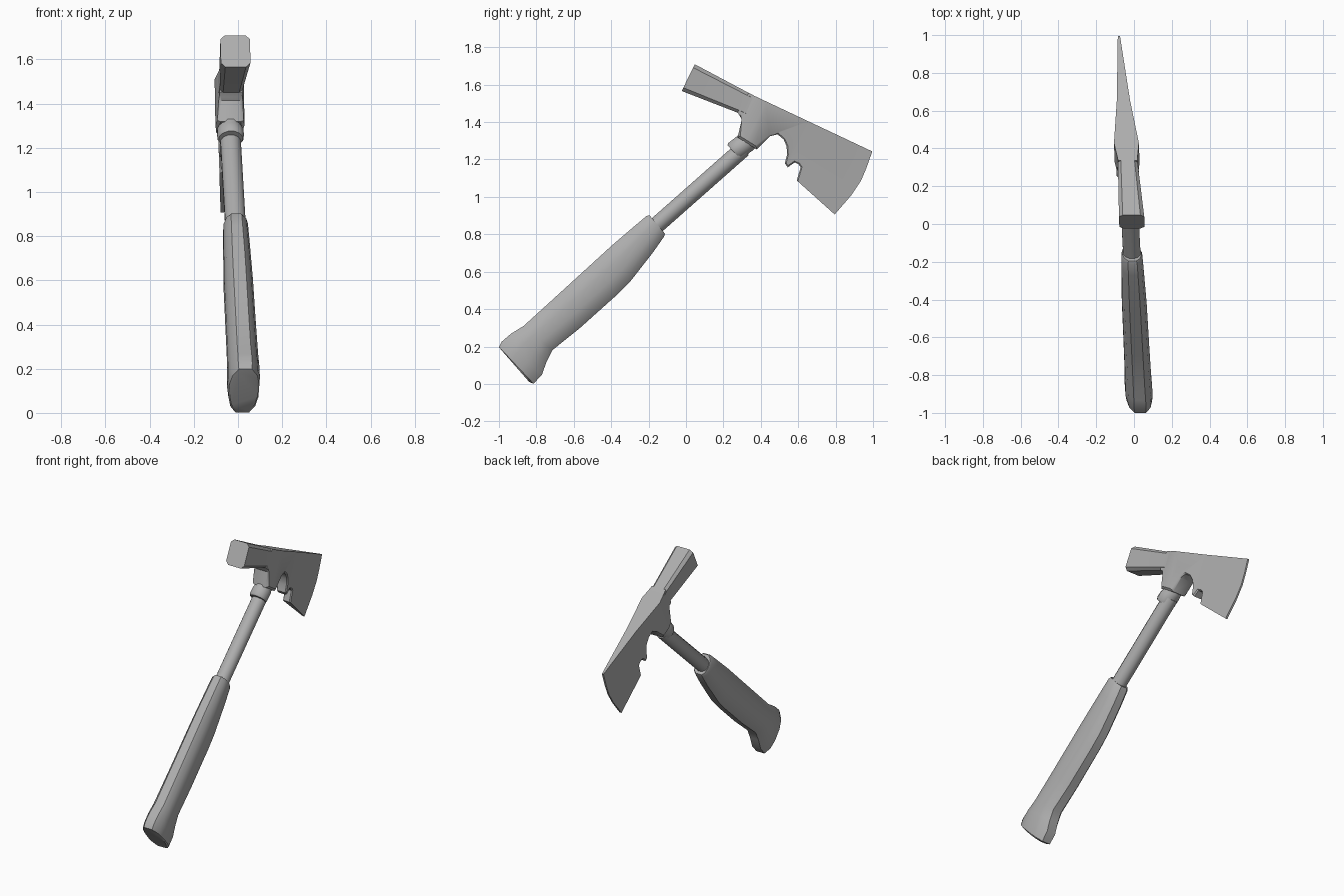
import bpy, bmesh, math
from mathutils import Vector

if "Cube" in bpy.data.objects:
    bpy.data.objects.remove(bpy.data.objects["Cube"])

steel = bpy.data.materials.new("dark_grey")
steel.diffuse_color = (.42, .42, .42, 1)
steel.use_nodes = True
steel.node_tree.nodes["Principled BSDF"].inputs["Base Color"].default_value = steel.diffuse_color


def lean(w, y, z):
    # the whole tool leans slightly sideways
    return Vector((w - 0.033 - 0.064 * y + 0.0135 * z, y, z))


def finish(name, bm, angle=33):
    bmesh.ops.recalc_face_normals(bm, faces=bm.faces)
    me = bpy.data.meshes.new(name)
    bm.to_mesh(me)
    bm.free()
    me.materials.append(steel)
    ob = bpy.data.objects.new(name, me)
    bpy.context.collection.objects.link(ob)
    bpy.ops.object.select_all(action='DESELECT')
    ob.select_set(True)
    bpy.context.view_layer.objects.active = ob
    bpy.ops.object.shade_smooth_by_angle(angle=math.radians(angle))
    return ob


def loft(name, stations, section, angle=33):
    # station: upper (y, z), lower (y, z), half width in x
    bm = bmesh.new()
    rings = []
    for uy, uz, ly, lz, hx in stations:
        cy, cz, dy, dz = (uy + ly) / 2, (uz + lz) / 2, (uy - ly) / 2, (uz - lz) / 2
        rings.append([bm.verts.new(lean(a * hx, cy + b * dy, cz + b * dz)) for a, b in section])
    n = len(section)
    for r, q in zip(rings, rings[1:]):
        for i in range(n):
            bm.faces.new((r[i], r[(i + 1) % n], q[(i + 1) % n], q[i]))
    bm.faces.new(rings[0])
    bm.faces.new(rings[-1])
    return finish(name, bm, angle)


def mirrored(quarter):
    # full closed section from the points of its first quarter
    half = quarter + [(-a, b) for a, b in reversed(quarter)]
    return half + [(-a, -b) for a, b in half]


round12 = mirrored([(1, .27), (.73, .73), (.27, 1)])
grip_section = mirrored([(1, .27), (.83, .7), (.44, 1)])
chamfered = mirrored([(1, .75), (.7, 1)])

# rubber grip with flared butt and rounded lip
loft("grip", [(-.988, .182, -.838, .01, .062), (-1.0, .198, -.815, .001, .068),
              (-.985, .226, -.770, .05, .072), (-.935, .269, -.745, .12, .071),
              (-.868, .310, -.715, .180, .069), (-.70, .463, -.568, .298, .067),
              (-.46, .682, -.375, .471, .065), (-.40, .737, -.300, .545, .063),
              (-.274, .845, -.175, .705, .058), (-.212, .897, -.119, .785, .055),
              (-.195, .902, -.112, .803, .049), (-.19, .895, -.125, .815, .038)], grip_section)

# steel shaft
loft("shaft", [(-.24, .835, -.18, .768, .046), (.275, 1.29, .335, 1.223, .046)], round12, 40)

# collar and socket rising into the head
loft("collar", [(.222, 1.275, .292, 1.203, .054), (.226, 1.288, .306, 1.208, .059),
                (.262, 1.316, .345, 1.240, .059), (.270, 1.322, .362, 1.252, .053),
                (.34, 1.385, .41, 1.315, .054)], round12, 40)

# hammer poll
loft("hammer_poll", [(.047, 1.709, -.023, 1.566, .067), (.335, 1.556, .276, 1.450, .052),
                     (.40, 1.522, .345, 1.42, .058)], chamfered)

# axe blade with eye and nail-pulling hook: outline cut along its length, then wedged
outline = [(.335, 1.556), (.37, 1.538), (.996, 1.243), (.965, 1.155), (.935, 1.085), (.885, 1.01),
           (.795, .906), (.592, 1.088), (.613, 1.158), (.602, 1.174), (.581, 1.184), (.544, 1.158),
           (.528, 1.179), (.540, 1.225), (.538, 1.27), (.522, 1.307), (.49, 1.334), (.448, 1.324),
           (.378, 1.254), (.276, 1.318), (.298, 1.414), (.276, 1.452)]
wedge = [(.2, .05), (.34, .052), (.43, .066), (.68, .035), (1.04, .006), (1.2, .004)]
axis = Vector((0, .897, -.441))
start = Vector((0, .047, 1.709))


def along(p):
    return (Vector((0, p.y, p.z)) - start).dot(axis)


def half_thickness(s):
    for (a, ta), (b, tb) in zip(wedge, wedge[1:]):
        if s <= b:
            return ta + (tb - ta) * (s - a) / (b - a)
    return wedge[-1][1]


def chamfer_rim(bm, offset, wanted):
    rim = [e for e in bm.edges if len(e.link_faces) == 2 and e.calc_face_angle() > 1
           and e.verts[0].co.x * e.verts[1].co.x > 0 and all(wanted(v.co) for v in e.verts)]
    bmesh.ops.bevel(bm, geom=rim, offset=offset, segments=1, affect='EDGES', clamp_overlap=True)


bm = bmesh.new()
bm.faces.new([bm.verts.new((0, y, z)) for y, z in outline])
for s, _ in wedge[1:4]:
    bmesh.ops.bisect_plane(bm, geom=bm.verts[:] + bm.edges[:] + bm.faces[:],
                           plane_co=start + axis * s, plane_no=axis, dist=1e-5)
base = bm.verts[:]
top = [g for g in bmesh.ops.extrude_face_region(bm, geom=bm.faces[:], use_keep_orig=True)["geom"]
       if isinstance(g, bmesh.types.BMVert)]
for verts, side in ((base, -1), (top, 1)):
    for v in verts:
        v.co.x = side * half_thickness(along(v.co))
bmesh.ops.recalc_face_normals(bm, faces=bm.faces)
chamfer_rim(bm, .024, lambda p: p.z < 1.42 and p.y < .46)   # rounded neck
chamfer_rim(bm, .007, lambda p: p.z < 1.45 and along(p) < .8)
for v in bm.verts:
    v.co = lean(*v.co)
finish("axe_blade", bm)
